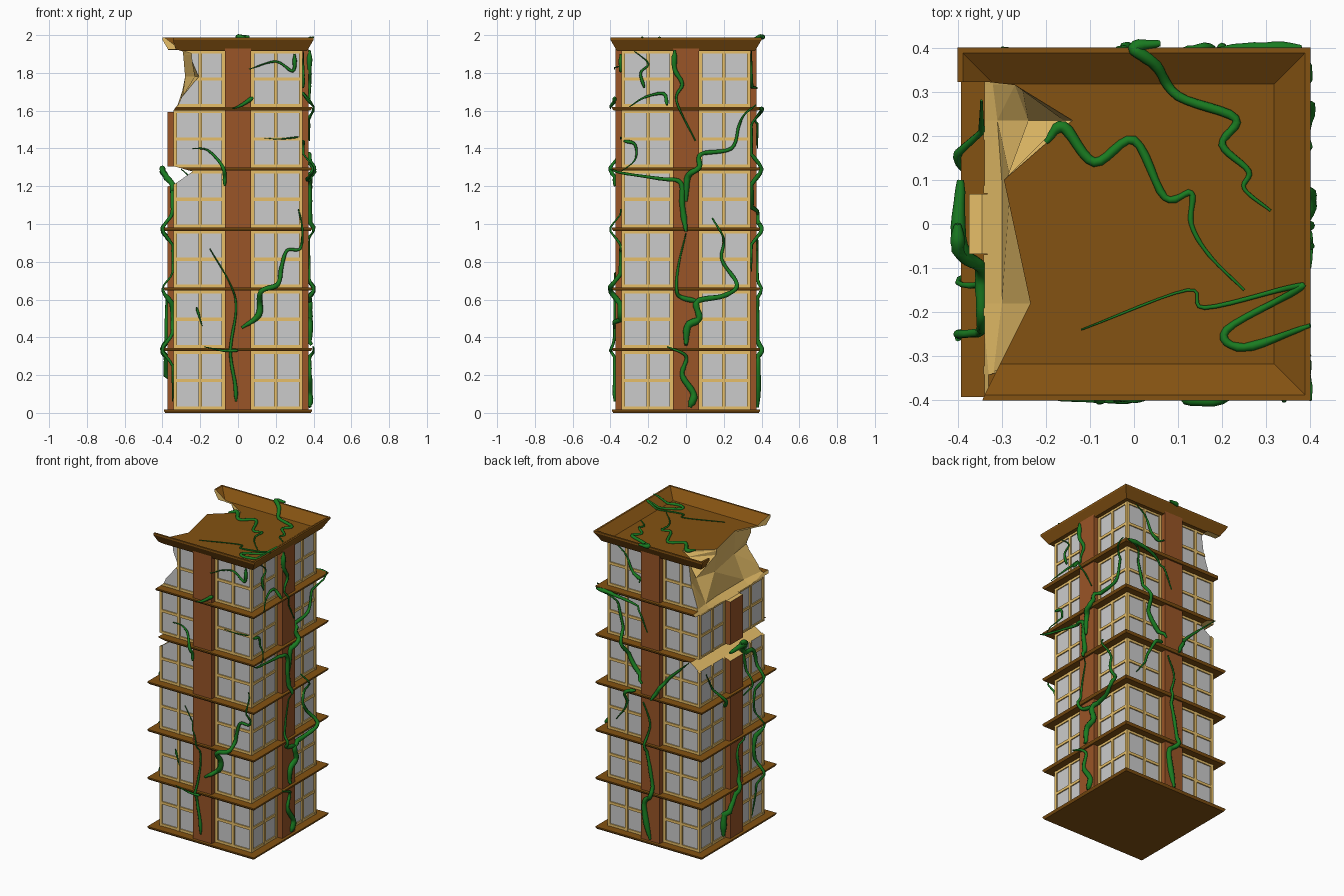
import bpy, bmesh, math, random
from mathutils import Vector, Matrix

if "Cube" in bpy.data.objects:
    bpy.data.objects.remove(bpy.data.objects["Cube"])
random.seed(4)

def mat(name, c):
    m = bpy.data.materials.new(name)
    m.diffuse_color = (*c, 1)
    m.use_nodes = True
    m.node_tree.nodes["Principled BSDF"].inputs["Base Color"].default_value = m.diffuse_color
    return m

GREY = mat("pane_grey", (.8, .8, .8))
TAN = mat("tan", (.8, .52, .14))
BROWN = mat("roof_brown", (.23, .085, .006))
RED = mat("pillar_brown", (.32, .09, .02))
GREEN = mat("vine_green", (.01, .2, .015))
DARK = mat("dark", (.01, .01, .01))

def finish(bm, name, m):
    bmesh.ops.recalc_face_normals(bm, faces=bm.faces)
    me = bpy.data.meshes.new(name)
    bm.to_mesh(me)
    bm.free()
    me.materials.append(m)
    ob = bpy.data.objects.new(name, me)
    bpy.context.collection.objects.link(ob)
    return ob

def add_box(bm, lo, hi, rot=0):
    lo, hi = Vector(lo), Vector(hi)
    mx = Matrix.Rotation(rot, 4, 'Z') @ Matrix.Translation((lo + hi) / 2) @ Matrix.Diagonal((*(hi - lo), 1))
    bmesh.ops.create_cube(bm, size=1, matrix=mx)

def box_obj(name, m, boxes):
    bm = bmesh.new()
    for b in boxes:
        add_box(bm, *b)
    return finish(bm, name, m)

def loft(name, m, rings):
    """Closed solid through rings that share a point count."""
    bm = bmesh.new()
    vs = [[bm.verts.new(p) for p in r] for r in rings]
    n = len(vs[0])
    for a, b in zip(vs, vs[1:]):
        for i in range(n):
            bm.faces.new((a[i], a[(i + 1) % n], b[(i + 1) % n], b[i]))
    bm.faces.new(vs[0][::-1])
    bm.faces.new(vs[-1])
    bmesh.ops.triangulate(bm, faces=[f for f in bm.faces if n != 4])
    return finish(bm, name, m)

def square(h, z):
    return [(-h, -h, z), (h, -h, z), (h, h, z), (-h, h, z)]

# Cutters: broken upper corner and a wedge gash on the left side
def corner_ring(z, xs, ys):
    return [(-.6, ys[0], z)] + [(x, y, z) for x, y in zip(xs, ys)] + [(-.6, ys[-1], z)]

Y1 = (.6, .315, .235, .1, -.18, -.39, -.6)
Y2 = (.322, .315, .235, .1, -.18, -.39, -.6)
TOP = (-.33, -.27, -.14, -.295, -.235, -.34, -.42)
corner_cut = loft("corner_cutter", TAN, [
    corner_ring(1.592, (-.345,) * 7, Y1),
    corner_ring(1.628, (-.33, -.32, -.31, -.3, -.3, -.325, -.33), Y1),
    corner_ring(1.78, (-.275, -.27, -.24, -.28, -.23, -.2, -.2), Y1),
    corner_ring(1.895, (-.262, -.255, -.16, -.29, -.235, -.25, -.25), Y1),
    corner_ring(1.925, TOP, Y2),
    corner_ring(2.1, TOP, Y2)])
gash = [(-.6, 1.11), (-.33, 1.215), (-.24, 1.278), (-.33, 1.303), (-.6, 1.32)]
gash_cut = loft("gash_cutter", TAN, [[(x, y, z) for x, z in gash] for y in (-.6, .6)])

def cut(ob, self_hit=False):
    for c in (corner_cut, gash_cut):
        md = ob.modifiers.new("break", 'BOOLEAN')
        md.operation, md.object, md.solver = 'DIFFERENCE', c, 'EXACT'
        md.use_self, md.material_mode = self_hit, 'TRANSFER'
    dg = bpy.context.evaluated_depsgraph_get()
    me = bpy.data.meshes.new_from_object(ob.evaluated_get(dg))
    ob.modifiers.clear()
    ob.data = me

# Body with glass faces
cut(box_obj("window_walls", GREY, [((-.332, -.332, .005), (.332, .332, 1.93))]))

# Central pillar on each side
for k, side in enumerate(("front", "right", "back", "left")):
    cut(box_obj(side + "_pillar", RED, [((-.068, -.374, .005), (.068, -.32, 1.935), k * math.pi / 2)]))

# Floor plates
LEVELS = [.008, .335, .655, .972, 1.29, 1.61]
for i, z in enumerate(LEVELS):
    p = loft(f"floor_plate_{i}", BROWN, [square(.385, z - .008), square(.393, z + .004), square(.393, z + .009)])
    if i > 3:
        cut(p)
box_obj("base_underside", DARK, [((-.335, -.335, 0), (.335, .335, .004))])

# Window frames, two 2x2 groups per side per floor
for f, z0 in enumerate(LEVELS):
    z1 = (LEVELS + [1.925])[f + 1]
    boxes, w, d = [], .009, .341
    for k in range(4):
        for s in (-1, 1):
            for u in (.078, .2, .331):
                boxes.append(((s * u - w, -d, z0), (s * u + w, -.325, z1), k * math.pi / 2))
            for z in (z0 + .016, (z0 + z1) / 2, z1 - .014):
                a, b = sorted((s * .072, s * .338))
                boxes.append(((a, -d + .002, z - w), (b, -.326, z + w), k * math.pi / 2))
    fr = box_obj(f"window_frames_{f}", TAN, boxes)
    if f > 2:
        cut(fr, True)

# Flared roof with a sunken top
cut(loft("roof", BROWN, [square(.365, 1.915), square(.4, 1.975), square(.4, 1.987),
                         square(.388, 1.987), square(.318, 1.935)]))
for c in (corner_cut, gash_cut):
    bpy.data.objects.remove(c)

# Vines: smooth tapered tubes that hug the surface
def smooth_path(p, n=6):
    p = [Vector(q) for q in p]
    p = [2 * p[0] - p[1]] + p + [2 * p[-1] - p[-2]]
    out = []
    for a, b, c, d in zip(p, p[1:], p[2:], p[3:]):
        for i in range(n):
            t = i / n
            out.append(.5 * (2 * b + (c - a) * t + (2 * a - 5 * b + 4 * c - d) * t * t
                             + (3 * b - a - 3 * c + d) * t ** 3))
    return out + [p[-2]]

def wall(k):
    def f(q):
        u, z = q
        near = min(abs(z - l) for l in LEVELS[1:])
        d = .378 if abs(u) < .085 else .346
        d = max(d, .4 - max(0, near - .012) * .8)
        return Matrix.Rotation(k * math.pi / 2, 3, 'Z') @ Vector((u, -d, z))
    return f

def roof_top(q):
    m = max(abs(q.x), abs(q.y))
    return Vector((q.x, q.y, 1.938 + .052 * min(1, max(0, (m - .318) / .07))))

def vines(name, place, paths):
    cu = bpy.data.curves.new(name, 'CURVE')
    cu.dimensions, cu.bevel_depth, cu.bevel_resolution, cu.use_fill_caps = '3D', 1, 2, True
    cu.materials.append(GREEN)
    for r, pts in paths:
        ps = [place(q) for q in smooth_path(pts)]
        sp = cu.splines.new('POLY')
        sp.points.add(len(ps) - 1)
        for i, (s, q) in enumerate(zip(sp.points, ps)):
            t = i / (len(ps) - 1)
            s.co = (*q, 1)
            s.radius = r * (1 - .8 * t) * min(1, .4 + 6 * t) * random.uniform(.9, 1.1)
    bpy.context.collection.objects.link(bpy.data.objects.new(name, cu))

vines("front_vines", wall(0), [
    (.018, [(.02, .45), (.11, .52), (.12, .64), (.21, .68), (.23, .77), (.26, .86), (.33, .87), (.34, .98), (.32, 1.08)]),
    (.012, [(-.01, .06), (-.015, .15), (-.04, .33), (-.01, .55), (-.04, .68), (-.15, .87)]),
    (.008, [(-.22, .56), (-.19, .46)]),
    (.01, [(0, .33), (-.08, .33), (-.18, .35)]),
    (.012, [(.3, 1.9), (.29, 1.81), (.2, 1.86), (.06, 1.82)]),
    (.014, [(.08, 1.67), (.02, 1.63), (-.03, 1.61)]),
    (.012, [(-.07, 1.2), (-.08, 1.3), (-.16, 1.39), (-.24, 1.4)]),
    (.005, [(.32, 1.46), (.22, 1.45), (.14, 1.455)])])
vines("right_vines", wall(1), [
    (.022, [(.02, .03), (.04, .1), (-.02, .2), (0, .3), (-.1, .35)]),
    (.022, [(0, .36), (.01, .46), (.07, .5), (.06, .59), (.2, .62), (.27, .68), (.19, .81), (.2, .92), (.14, 1.03)]),
    (.015, [(.07, .59), (-.02, .61), (-.05, .65), (-.04, .78), (0, .95)]),
    (.018, [(0, .96), (-.02, 1.1), (-.03, 1.22), (-.14, 1.24), (-.34, 1.27), (-.4, 1.29)]),
    (.018, [(0, 1.12), (.01, 1.25), (.07, 1.3), (.08, 1.37), (.24, 1.4), (.28, 1.52), (.31, 1.58), (.37, 1.63)]),
    (.016, [(-.06, 1.92), (-.06, 1.82), (-.02, 1.74), (-.05, 1.65), (.05, 1.44)]),
    (.01, [(-.33, 1.44), (-.27, 1.42), (-.27, 1.34), (-.34, 1.28)]),
    (.012, [(-.1, 1.63), (-.12, 1.69), (-.22, 1.67), (-.3, 1.62)]),
    (.009, [(-.22, 1.72), (-.24, 1.8), (-.2, 1.85), (-.28, 1.92)])])
vines("back_vines", wall(2), [
    (.02, [(0, .03), (-.03, .15), (-.04, .27), (.02, .34), (0, .5), (-.03, .66), (0, .8), (-.05, .93)]),
    (.014, [(-.1, 1.0), (-.17, .97), (-.2, .85), (-.27, .75)]),
    (.016, [(-.06, 1.05), (-.16, 1.17), (-.2, 1.29), (-.24, 1.45), (-.28, 1.57), (-.38, 1.61)]),
    (.015, [(-.38, 1.61), (-.25, 1.6), (-.1, 1.55), (-.02, 1.4)]),
    (.012, [(-.08, 1.72), (-.15, 1.76), (-.2, 1.86), (-.28, 1.92)]),
    (.015, [(.02, .97), (.1, 1.1), (.2, 1.2), (.3, 1.29)])])
vines("left_vines", wall(3), [
    (.022, [(-.1, .04), (-.09, .18), (-.02, .3), (.02, .42), (0, .56), (.05, .66)]),
    (.02, [(-.1, 1.27), (.05, 1.27), (.12, 1.18), (.22, 1.15), (.25, .98), (.22, .8), (.26, .65)]),
    (.018, [(.0, 1.3), (.06, 1.28), (.1, 1.2), (.14, 1.02), (.1, .9)]),
    (.015, [(.26, .66), (.22, .5), (.25, .35), (.24, .2), (.2, .06)]),
    (.014, [(-.1, .9), (-.15, .97), (-.22, 1.07), (-.28, 1.18)])])
vines("roof_vines", roof_top, [
    (.014, [(-.2, .185), (-.16, .22), (-.09, .14), (0, .19), (.07, .06), (.13, .07), (.13, 0), (.17, -.07), (.25, -.15)]),
    (.016, [(.06, .41), (.0, .4), (.05, .36), (.1, .29), (.23, .24), (.2, .18), (.26, .12), (.25, .08), (.31, .03)]),
    (.011, [(.4, -.23), (.25, -.28), (.21, -.24), (.37, -.15), (.35, -.145), (.16, -.19), (.12, -.15), (-.12, -.24)])])
